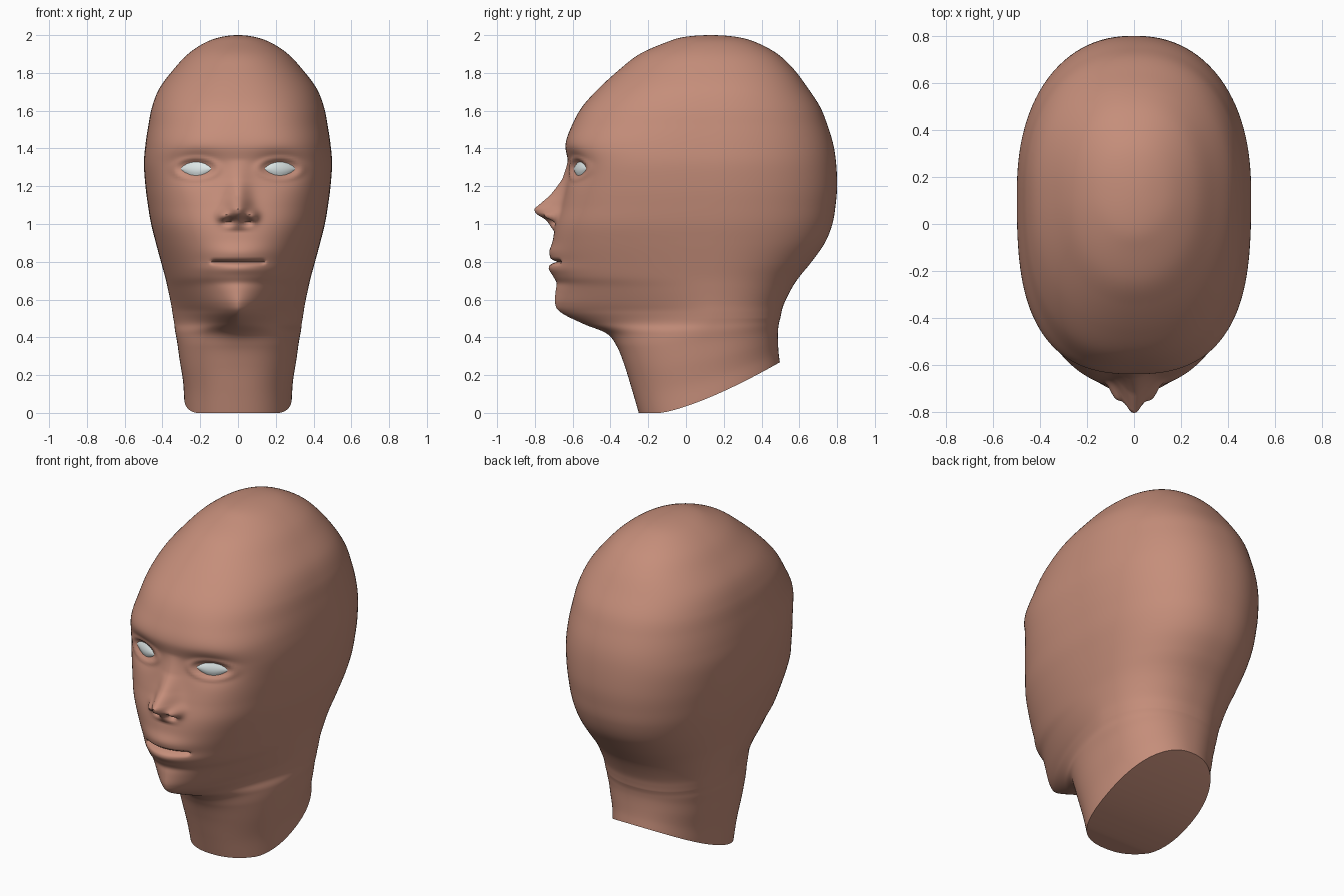
import bpy, bmesh, math

if "Cube" in bpy.data.objects:
    bpy.data.objects.remove(bpy.data.objects["Cube"])

# Horizontal sections of the head: height, front y, back y, half width, front roundness
ROWS = [
    (0.00, -.250, .497, .285, 2.3), (0.12, -.285, .490, .292, 2.3),
    (0.25, -.325, .487, .310, 2.3), (0.35, -.365, .487, .322, 2.2),
    (0.42, -.420, .490, .333, 1.9), (0.47, -.540, .495, .338, 1.5),
    (0.53, -.660, .505, .347, 1.4), (0.58, -.693, .520, .355, 1.5),
    (0.66, -.690, .560, .372, 1.75), (0.72, -.702, .600, .386, 1.95),
    (0.80, -.708, .665, .408, 2.1), (0.90, -.705, .735, .435, 2.3),
    (1.00, -.690, .775, .460, 2.5), (1.10, -.660, .792, .477, 2.65),
    (1.20, -.635, .800, .490, 2.8), (1.32, -.625, .795, .498, 2.9),
    (1.42, -.638, .780, .490, 2.8), (1.52, -.605, .750, .475, 2.6),
    (1.62, -.550, .710, .455, 2.45), (1.72, -.460, .645, .415, 2.3),
    (1.82, -.350, .570, .340, 2.2), (1.90, -.245, .485, .265, 2.1),
    (1.96, -.110, .375, .175, 2.1), (1.99, -.010, .270, .090, 2.1),
    (2.00, .130, .130, .000, 2.1)]
# Nose ridge: height, projection, half width
NOSE = [(.96, 0, .06), (1.0, .035, .055), (1.025, .062, .06), (1.055, .122, .065),
        (1.08, .138, .062), (1.15, .075, .06), (1.236, .026, .058), (1.34, 0, .055)]
CY, STEPS, N = .13, 10, 160
EYE_X, EYE_Z = .222, 1.293


def bell(u):
    return math.exp(-u * u)


def smooth(a, b, v):
    t = min(1, max(0, (v - a) / (b - a)))
    return t * t * (3 - 2 * t)


def section(s):
    # Smooth curve through the rows, rounded over at the crown
    i = min(int(s), len(ROWS) - 2)
    t = s - i
    first = tuple(2 * a - b for a, b in zip(ROWS[0], ROWS[1]))
    crown = (1.99, .27, -.01, -.09, 2.1)
    pts = [first] + ROWS + [crown]
    return [.5 * (2 * b + (c - a) * t + (2 * a - 5 * b + 4 * c - d) * t * t
                  + (3 * b - a - 3 * c + d) * t ** 3)
            for a, b, c, d in zip(*pts[i:i + 4])]


def relief(x, z):
    # Facial features as a shift along y (negative is outward)
    x = abs(x)
    d = 0
    for (z0, h0, s0), (z1, h1, s1) in zip(NOSE, NOSE[1:]):
        if z0 <= z < z1:
            t = (z - z0) / (z1 - z0)
            d -= (h0 + (h1 - h0) * t) * bell(x / (s0 + (s1 - s0) * t))
    # nose wings and nostrils
    d -= .05 * bell((x - .078) / .03) * bell((z - 1.04) / .03)
    d += .045 * bell((x - .05) / .026) * bell((z - 1.012) / .015)
    # eye sockets and lids
    d += .045 * bell((x - .23) / .12) * bell((z - 1.30) / .075)
    r = math.hypot((x - EYE_X) / .085, (z - EYE_Z) / .04)
    d -= .010 * bell((r - 1.35) / .3)
    # lips, mouth line and the fold above the chin
    d -= .016 * bell(x / .14) * bell((z - .85) / .04)
    d -= .020 * bell(x / .16) * bell((z - .765) / .03)
    d += .034 * bell((z - .80) / .009) * (1 - smooth(.12, .155, x))
    d += .010 * bell(x / .2) * bell((z - .69) / .025)
    return d


def face_y(x, z):
    # Front surface of the head at a given x and z
    lo, hi = 0, len(ROWS) - 1
    for _ in range(30):
        mid = (lo + hi) / 2
        lo, hi = (mid, hi) if section(mid)[0] < z else (lo, mid)
    _, f, _, w, n = section(lo)
    return CY - (CY - f) * (1 - (abs(x) / w) ** n) ** (1 / n) + relief(x, z)


def head_point(s, j):
    z, f, b, w, n = section(s)
    t = 2 * math.pi * j / N
    a = t - .45 * math.sin(t)            # denser towards the face
    sx, cy = math.sin(a), math.cos(a)
    if cy < 0:
        n = 2.25
    r = (abs(sx) ** n + abs(cy) ** n) ** (-1 / n)
    x = w * sx * r
    y = CY - cy * r * ((CY - f) if cy > 0 else (b - CY))
    if y < -.2:
        y += relief(x, z) * smooth(-.2, -.4, y)
    # slanted neck base
    if z < .5:
        cut = .27 * max(0, (y + .14) / .64) ** 1.35
        z += cut * (1 - z / .5)
    return x, y, z


def material(name, rgb):
    m = bpy.data.materials.new(name)
    m.diffuse_color = (*rgb, 1)
    m.use_nodes = True
    m.node_tree.nodes["Principled BSDF"].inputs["Base Color"].default_value = m.diffuse_color
    return m


def finish(bm, name, mat, angle):
    bmesh.ops.remove_doubles(bm, verts=bm.verts, dist=1e-5)
    bmesh.ops.recalc_face_normals(bm, faces=bm.faces)
    me = bpy.data.meshes.new(name)
    bm.to_mesh(me)
    bm.free()
    me.materials.append(mat)
    ob = bpy.data.objects.new(name, me)
    bpy.context.collection.objects.link(ob)
    bpy.ops.object.select_all(action='DESELECT')
    ob.select_set(True)
    bpy.context.view_layer.objects.active = ob
    bpy.ops.object.shade_smooth_by_angle(angle=math.radians(angle))
    return ob


skin = material("skin", (.56, .27, .195))
eye_white = material("eye_white", (.73, .80, .80))

# Head and neck
bm = bmesh.new()
count = (len(ROWS) - 1) * STEPS
rings = [[bm.verts.new(head_point(i / STEPS, j)) for j in range(N)]
         for i in range(count)]
top = bm.verts.new((0, CY, 2))
for lower, upper in zip(rings, rings[1:]):
    for j in range(N):
        k = (j + 1) % N
        bm.faces.new((lower[j], lower[k], upper[k], upper[j]))
for j in range(N):
    bm.faces.new((rings[-1][j], rings[-1][(j + 1) % N], top))
# Neck base, closed in strips across
base = rings[0]
for j in range(N // 2):
    strip = [base[j], base[j + 1], base[N - j - 1], base[(N - j) % N]]
    bm.faces.new(list(dict.fromkeys(strip)))
finish(bm, "head", skin, 50)

# Eyes: domed almond shapes set in the sockets
for side, name in ((-1, "right_eye"), (1, "left_eye")):
    bm = bmesh.new()
    grid = []
    for i in range(21):
        u = i / 10 - 1
        col = []
        for k in range(11):
            v = k / 5 - 1
            x = EYE_X + .083 * u
            z = EYE_Z + .037 * v * max(0, 1 - u * u) ** .8
            y = face_y(x, z) + .001 - .022 * (1 - u * u) * (1 - v * v)
            col.append(bm.verts.new((side * x, y, z)))
        grid.append(col)
    for a, b in zip(grid, grid[1:]):
        for k in range(10):
            bm.faces.new((a[k], b[k], b[k + 1], a[k + 1]))
    eye = finish(bm, name, eye_white, 60)
    # make sure the dome faces forward
    if sum(p.normal.y for p in eye.data.polygons) > 0:
        eye.data.flip_normals()
